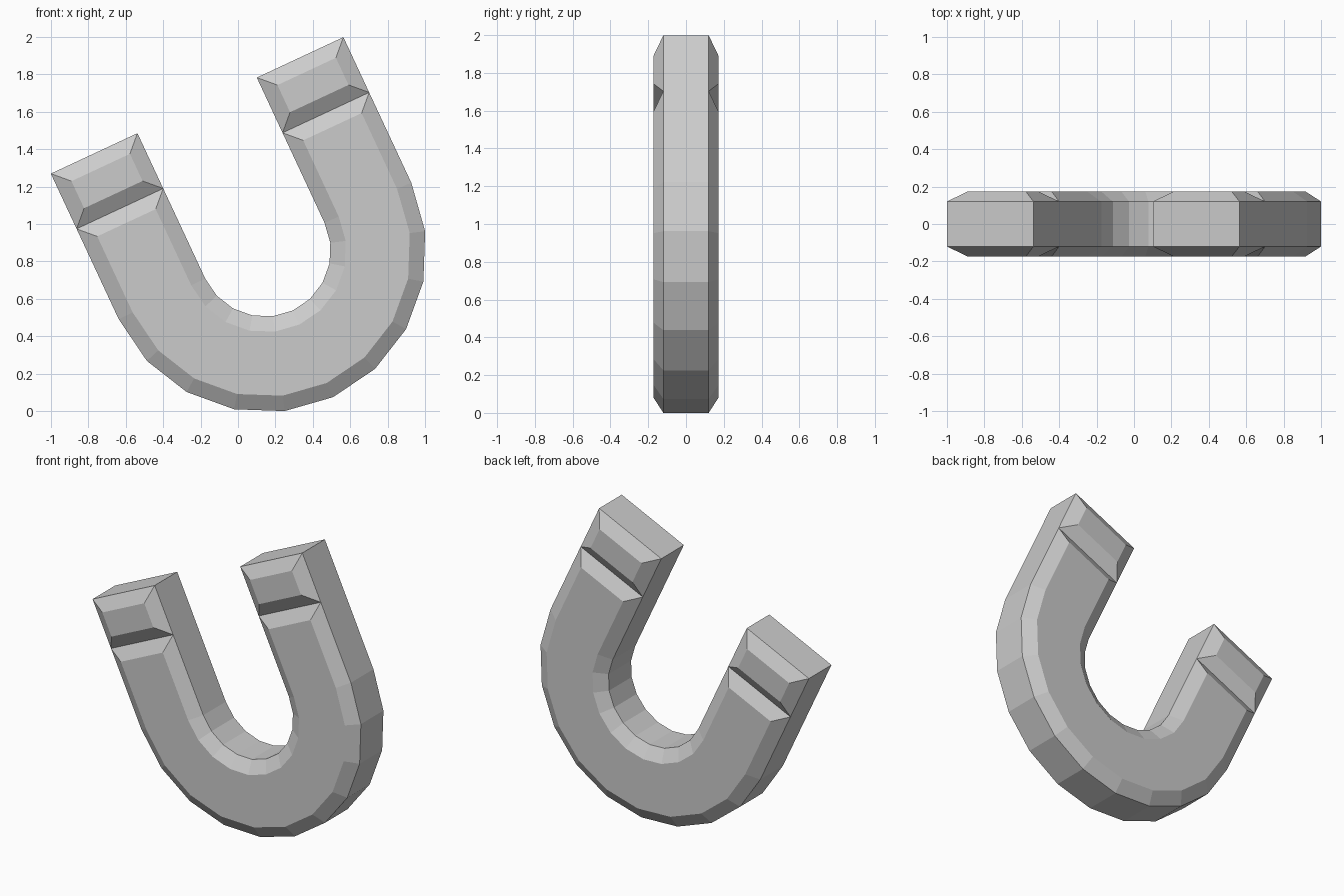
import bpy, bmesh, math
from mathutils import Matrix

if "Cube" in bpy.data.objects:
    bpy.data.objects.remove(bpy.data.objects["Cube"])

R_OUT, R_IN = 0.863, 0.352      # outer / inner bend radius
RIM, FACE = 0.12, 0.173         # half depth at the rim and at the flat faces
INSET = 0.083                   # bevel width
TOP, GROOVE = 0.858, 0.532      # leg heights above the bend centre
PLACE = Matrix.Translation((0.144, 0, 0.8565)) @ Matrix.Rotation(math.radians(-25), 4, 'Y')

# Cross-section: (radius, y, is this a bevelled-in point)
SECTION = [(R_IN, -RIM, 0), (R_IN + INSET, -FACE, 1), (R_OUT - INSET, -FACE, 1), (R_OUT, -RIM, 0),
           (R_OUT, RIM, 0), (R_OUT - INSET, FACE, 1), (R_IN + INSET, FACE, 1), (R_IN, RIM, 0)]


def sweep(name, stations, closed_start=False):
    """Loft the section through (angle, lift, end shift) stations with bevelled ends."""
    bm = bmesh.new()
    rings = []
    for angle, lift, shift in stations:
        a = math.radians(angle)
        rings.append([bm.verts.new((-r * math.cos(a), y, -r * math.sin(a) + lift + shift * bevel))
                      for r, y, bevel in SECTION])
    for p, q in zip(rings, rings[1:]):
        for i in range(8):
            j = (i + 1) % 8
            bm.faces.new((p[i], p[j], q[j], q[i]))
    # sloped end bevels; the joint between tip and body stays open inside
    for ring in (rings[0], rings[-1]):
        bm.faces.new(ring[0:4])
        bm.faces.new(ring[4:8])
    if closed_start:
        s = rings[0]
        bm.faces.new((s[0], s[3], s[4], s[7]))
    bmesh.ops.recalc_face_normals(bm, faces=bm.faces)
    # make sure the normals point outward on the open shells
    probe = max(bm.faces, key=lambda f: f.calc_center_median().y)
    if probe.normal.y < 0:
        bmesh.ops.reverse_faces(bm, faces=bm.faces)
    bm.transform(PLACE)
    mesh = bpy.data.meshes.new(name)
    bm.to_mesh(mesh)
    bm.free()
    ob = bpy.data.objects.new(name, mesh)
    bpy.context.collection.objects.link(ob)


# U-shaped body: leg, ten-sided half bend, leg
bend = [(18 * k, 0, 0) for k in range(11)]
sweep("magnet_body", [(0, GROOVE, -INSET)] + bend + [(180, GROOVE, -INSET)])

# Pole tips on both legs
for side, angle in (("left", 0), ("right", 180)):
    sweep("pole_tip_" + side, [(angle, TOP, -INSET), (angle, GROOVE, INSET)], closed_start=True)
